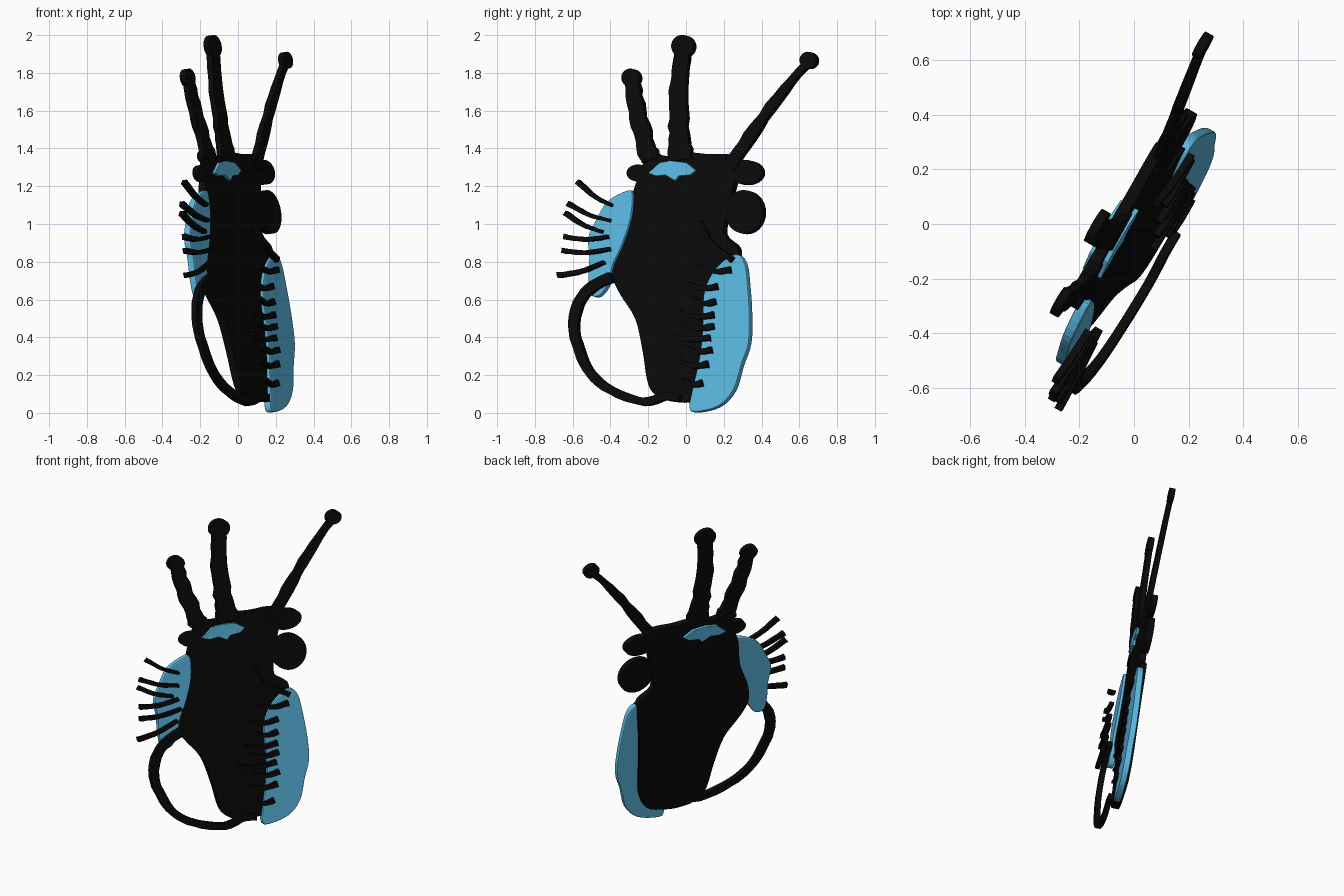
import bpy, bmesh, math, random
from mathutils import Vector

random.seed(4)

# The figure is a stack of flat cut-outs lying in one tilted plane
A, B, C = 0.565, -0.14, 0.144
N = Vector((1, -A, -B)).normalized()


def material(name, rgb):
    m = bpy.data.materials.new(name)
    m.diffuse_color = (*rgb, 1)
    return m


BLACK = material("black", (0.003, 0.003, 0.003))
BLUE = material("blue", (0.11, 0.5, 0.78))


def spline(pts, closed=True, steps=4):
    # Catmull-Rom smoothing of an outline or path
    pts = [Vector(p) for p in pts]
    n = len(pts)
    out = []
    for i in range(n if closed else n - 1):
        if closed:
            p = [pts[(i + k) % n] for k in (-1, 0, 1, 2)]
        else:
            p = [pts[min(max(i + k, 0), n - 1)] for k in (-1, 0, 1, 2)]
        for s in range(steps):
            t = s / steps
            out.append(0.5 * (2 * p[1] + (p[2] - p[0]) * t
                              + (2 * p[0] - 5 * p[1] + 4 * p[2] - p[3]) * t * t
                              + (3 * p[1] - p[0] - 3 * p[2] + p[3]) * t ** 3))
    if not closed:
        out.append(pts[-1])
    return out


def slab(name, outlines, mat, front, back, bevel=0):
    # outlines are (y, z) loops; front/back are distances along the plane normal
    bm = bmesh.new()
    for loop in outlines:
        f = [Vector((A * y + B * z + C, y, z)) + Vector((front / N.x, 0, 0)) for y, z in loop]
        r = [p - N * (front - back) for p in f]
        fv = [bm.verts.new(p) for p in f]
        rv = [bm.verts.new(p) for p in r]
        bm.faces.new(fv)
        bm.faces.new(rv[::-1])
        k = len(fv)
        for i in range(k):
            bm.faces.new((fv[i], rv[i], rv[(i + 1) % k], fv[(i + 1) % k]))
    bmesh.ops.recalc_face_normals(bm, faces=bm.faces)
    me = bpy.data.meshes.new(name)
    bm.to_mesh(me)
    bm.free()
    me.materials.append(mat)
    ob = bpy.data.objects.new(name, me)
    bpy.context.collection.objects.link(ob)
    if bevel:
        m = ob.modifiers.new("soft_edge", 'BEVEL')
        m.width = bevel
        m.segments = 2
        m.angle_limit = math.radians(50)
    return ob


def stroke(path, w0, w1, noise=0.0, steps=5):
    # brush stroke outline with changing width
    c = spline(path, False, steps)
    left, right = [], []
    for i, p in enumerate(c):
        d = (c[min(i + 1, len(c) - 1)] - c[max(i - 1, 0)]).normalized()
        s = Vector((-d.y, d.x))
        w = (w0 + (w1 - w0) * i / (len(c) - 1)) / 2
        left.append(p + s * w * (1 + random.uniform(-noise, noise)))
        right.append(p - s * w * (1 + random.uniform(-noise, noise)))
    return left + right[::-1]


def blob(y, z, ry, rz):
    return [Vector((y + ry * math.cos(t * math.tau / 28), z + rz * math.sin(t * math.tau / 28)))
            for t in range(28)]


# Body with head
slab("body", [spline([
    (-0.2, 1.37), (-0.1, 1.36), (0, 1.38), (0.12, 1.37), (0.22, 1.37), (0.28, 1.34),
    (0.25, 1.2), (0.22, 1.08), (0.2, 0.95), (0.27, 0.88), (0.27, 0.8), (0.24, 0.6),
    (0.22, 0.4), (0.2, 0.22), (0.14, 0.1), (0.03, 0.065), (-0.05, 0.06), (-0.14, 0.08),
    (-0.2, 0.15), (-0.23, 0.33), (-0.27, 0.5), (-0.35, 0.63), (-0.39, 0.73),
    (-0.37, 0.85), (-0.31, 1.0), (-0.28, 1.17), (-0.25, 1.25)])], BLACK, 0.005, -0.038)

# Round lobes at the sides of the head
slab("head_lobes", [blob(0.31, 1.275, 0.09, 0.065), blob(0.305, 1.065, 0.1, 0.115),
                    blob(-0.255, 1.27, 0.06, 0.045), blob(-0.2, 1.36, 0.05, 0.035)],
     BLACK, 0.004, -0.036)

# Three knobbly stalks with round tips
stalks = {
    "left": ([(-0.19, 1.34), (-0.22, 1.42), (-0.265, 1.6), (-0.29, 1.77)], 0.1, 0.07, (-0.295, 1.775), 0.048),
    "middle": ([(-0.03, 1.34), (-0.04, 1.45), (-0.045, 1.65), (-0.025, 1.92)], 0.12, 0.075, (-0.02, 1.942), 0.059),
    "right": ([(0.22, 1.3), (0.3, 1.42), (0.48, 1.67), (0.64, 1.86)], 0.075, 0.032, (0.645, 1.868), 0.044),
}
for side, (path, w0, w1, tip, r) in stalks.items():
    slab(side + "_stalk", [stroke(path, w0, w1, 0.16)], BLACK, 0.016, -0.016)
    slab(side + "_stalk_tip", [blob(*tip, r, r)], BLACK, 0.017, -0.017)

# Blue brow patch passing through the head
slab("brow_patch", [[(-0.2, 1.27), (-0.14, 1.325), (-0.08, 1.335), (0.0, 1.325), (0.05, 1.285),
                     (0.02, 1.26), (-0.04, 1.255), (-0.06, 1.23), (-0.11, 1.26), (-0.16, 1.255)]],
     BLUE, 0.022, -0.055)

# Blue wings
slab("left_wing", [spline([
    (-0.32, 1.175), (-0.285, 1.16), (-0.295, 1.03), (-0.34, 0.89), (-0.39, 0.78),
    (-0.41, 0.69), (-0.46, 0.62), (-0.51, 0.63), (-0.52, 0.72), (-0.515, 0.82),
    (-0.52, 0.93), (-0.48, 1.02), (-0.42, 1.12)])], BLUE, 0.022, -0.018, 0.008)
slab("right_wing", [spline([
    (0.27, 0.84), (0.31, 0.79), (0.325, 0.68), (0.335, 0.52), (0.33, 0.37), (0.29, 0.25),
    (0.25, 0.12), (0.17, 0.035), (0.05, 0.005), (0.015, 0.03), (0.035, 0.14), (0.07, 0.3),
    (0.085, 0.45), (0.09, 0.62), (0.13, 0.73), (0.2, 0.81)])], BLUE, 0.022, -0.018, 0.008)

# Left bristles: base to tip
bristles = [((-0.4, 1.10), (-0.58, 1.225)), ((-0.41, 1.02), (-0.63, 1.11)),
            ((-0.45, 0.96), (-0.645, 1.06)), ((-0.42, 0.935), (-0.65, 0.935)),
            ((-0.41, 0.87), (-0.66, 0.86)), ((-0.44, 0.80), (-0.685, 0.73))]
slab("left_bristles", [stroke([b, ((b[0] + t[0]) / 2, (b[1] + t[1]) / 2 - 0.015), t],
                              0.018, 0.028, 0.1) for b, t in bristles], BLACK, 0.07, 0.042)

# Right bristles running from the body onto the wing
rows = [(0.06, 0.23, 0.76), (0.0, 0.16, 0.67), (0.02, 0.15, 0.59), (-0.05, 0.14, 0.52),
        (-0.04, 0.14, 0.46), (-0.1, 0.12, 0.40), (-0.02, 0.13, 0.335), (-0.05, 0.11, 0.26),
        (-0.03, 0.08, 0.16)]
loops = [stroke([(y0, z + 0.02), ((y0 + y1) / 2, z - 0.01), (y1, z)], 0.016, 0.034, 0.1)
         for y0, y1, z in rows]
loops.append(stroke([(0.07, 1.02), (0.13, 0.9), (0.24, 0.81)], 0.015, 0.03, 0.1))
slab("right_bristles", loops, BLACK, 0.046, 0.02)

# Looping tail
slab("tail", [stroke([
    (-0.4, 0.72), (-0.47, 0.69), (-0.56, 0.61), (-0.6, 0.47), (-0.57, 0.33), (-0.51, 0.21),
    (-0.4, 0.12), (-0.23, 0.06), (-0.12, 0.09), (-0.04, 0.08)], 0.055, 0.04, 0.08, 4)],
    BLACK, 0.052, 0.02)
